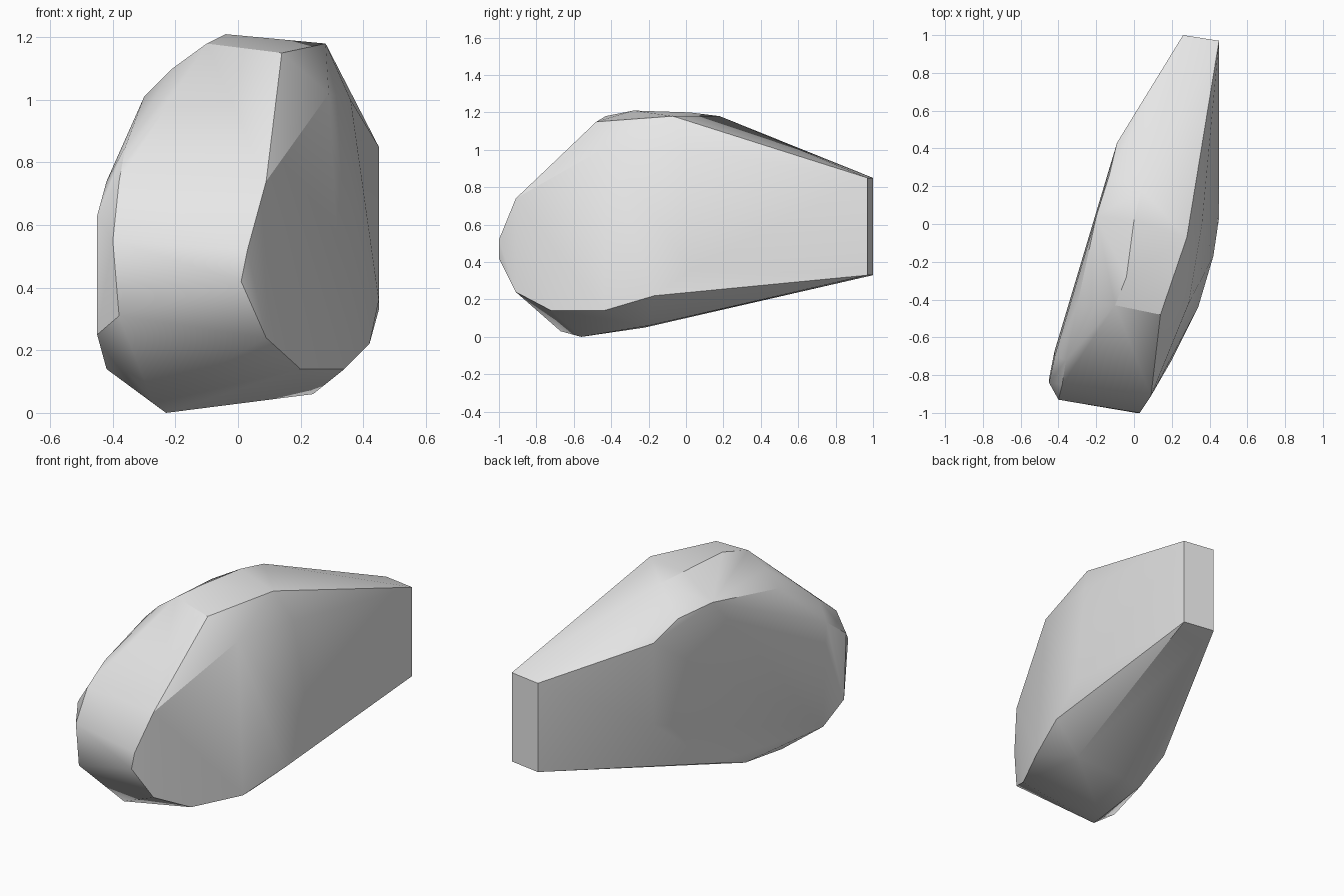
import bpy
import bmesh
import math

# Remove only the default cube
default_cube = bpy.data.objects.get("Cube")
if default_cube:
    bpy.data.objects.remove(default_cube, do_unlink=True)


def make_material(name, value):
    """Plain flat grey material."""
    material = bpy.data.materials.new(name)
    material.use_nodes = True
    colour = (value, value, value, 1.0)
    material.diffuse_color = colour
    shader = next(n for n in material.node_tree.nodes if n.type == "BSDF_PRINCIPLED")
    shader.inputs["Base Color"].default_value = colour
    return material


def make_faceted_solid(name, profiles, material, sharp_angle):
    """Wrap a convex skin around several outline profiles."""
    mesh = bpy.data.meshes.new(name)
    shell = bmesh.new()
    for profile in profiles:
        for point in profile:
            shell.verts.new(point)
    hull = bmesh.ops.convex_hull(shell, input=shell.verts[:])
    unused = {item for key in ("geom_interior", "geom_unused") for item in hull[key]
              if isinstance(item, bmesh.types.BMVert)}
    bmesh.ops.delete(shell, geom=list(unused), context="VERTS")
    # Merge almost flat neighbours into broad facets
    bmesh.ops.dissolve_limit(shell, angle_limit=math.radians(1),
                             verts=shell.verts[:], edges=shell.edges[:])
    bmesh.ops.recalc_face_normals(shell, faces=shell.faces[:])
    shell.to_mesh(mesh)
    shell.free()
    mesh.materials.append(material)
    solid = bpy.data.objects.new(name, mesh)
    bpy.context.collection.objects.link(solid)
    # Smooth the gentle bends and keep the rims crisp
    bpy.ops.object.select_all(action="DESELECT")
    solid.select_set(True)
    bpy.context.view_layer.objects.active = solid
    bpy.ops.object.shade_smooth_by_angle(angle=math.radians(sharp_angle))
    return solid


# Rim of the broad flat side
flat_side_rim = [
    (.14, -.48, 1.15), (.28, -.07, 1.18), (.42, -.17, .22), (.34, -.44, .14),
    (.2, -.72, .14), (.09, -.91, .24), (.01, -1, .42), (.03, -1, .52),
    (.09, -.91, .74),
]
# Gentle bulge across that side
flat_side_bulge = [(.29, -.42, 1.02), (.36, 0, 1), (.45, .03, .36)]

# Crown and upper shoulder
crown = [(-.1, -.43, 1.18), (-.04, -.28, 1.21), (0, .02, 1.2), (.04, .18, 1.18)]
shoulder = [(-.21, -.44, 1.1), (-.3, -.43, 1.01), (-.2, .04, 1.08),
            (-.13, .26, 1.05), (-.09, .43, .96), (-.09, .43, .48)]

# Rounded nose on the opposite side
nose = [
    (-.36, -.72, .85), (-.42, -.7, .74), (-.45, -.84, .63), (-.45, -.82, .25),
    (-.42, -.67, .14), (-.38, -.85, .74), (-.4, -.93, .55), (-.38, -.93, .31),
]

# Underside keel
keel = [(-.27, -.67, .03), (-.23, -.56, 0), (-.23, -.22, .05),
        (.24, -.2, .06), (-.2, .02, .13)]

# Flat rectangular tail
tail = [(x, y, z) for x, y in ((.45, .97), (.26, 1)) for z in (.33, .85)]

stone_grey = make_material("stone grey", .8)
make_faceted_solid(
    "faceted_body",
    [flat_side_rim, flat_side_bulge, crown, shoulder, nose, keel, tail],
    stone_grey,
    sharp_angle=30,
)
